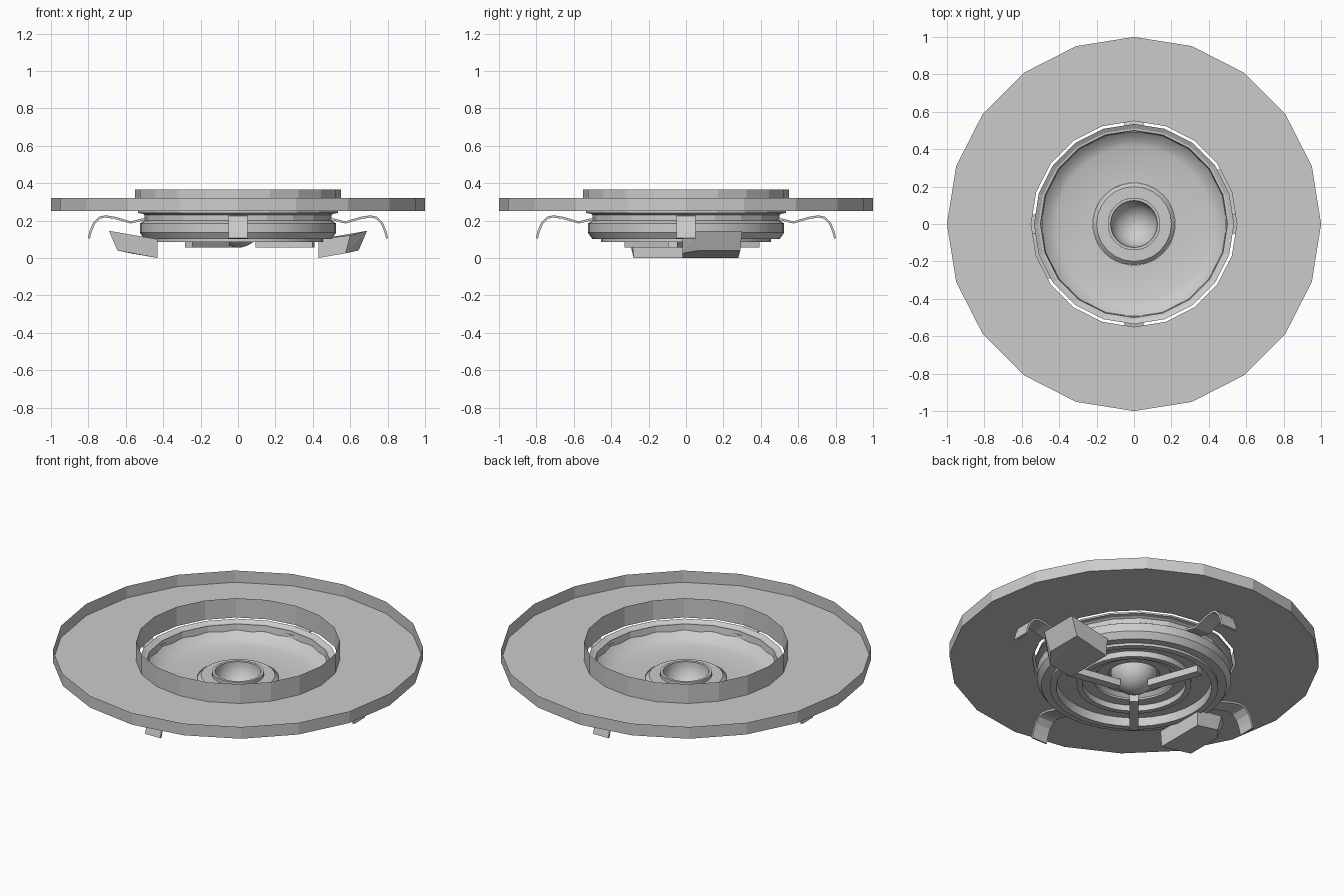
import bpy, bmesh, math
from mathutils import Matrix, Vector

if "Cube" in bpy.data.objects:
    bpy.data.objects.remove(bpy.data.objects["Cube"])


def finish(name, bm, smooth=None):
    bmesh.ops.remove_doubles(bm, verts=bm.verts, dist=1e-5)
    bmesh.ops.recalc_face_normals(bm, faces=bm.faces)
    me = bpy.data.meshes.new(name)
    bm.to_mesh(me)
    bm.free()
    ob = bpy.data.objects.new(name, me)
    bpy.context.collection.objects.link(ob)
    if smooth:
        bpy.ops.object.select_all(action='DESELECT')
        ob.select_set(True)
        bpy.context.view_layer.objects.active = ob
        bpy.ops.object.shade_smooth_by_angle(angle=math.radians(smooth))
    return ob


def lathe(name, profile, sides, closed=False, smooth=None):
    """Revolve an (r, z) profile about the z axis, first vertex on +y."""
    bm = bmesh.new()
    pts = profile + profile[:1] if closed else profile
    rings = []
    for i in range(sides):
        a = 2 * math.pi * i / sides + math.pi / 2
        rings.append([bm.verts.new((r * math.cos(a), r * math.sin(a), z)) for r, z in pts])
    for i in range(sides):
        a, b = rings[i], rings[(i + 1) % sides]
        for j in range(len(pts) - 1):
            bm.faces.new((a[j], b[j], b[j + 1], a[j + 1]))
    return finish(name, bm, smooth)


def hull(name, points, angle):
    bm = bmesh.new()
    for p in points:
        bm.verts.new(p)
    bmesh.ops.convex_hull(bm, input=bm.verts)
    bmesh.ops.dissolve_limit(bm, angle_limit=0.02, verts=bm.verts, edges=bm.edges)
    bm.transform(Matrix.Rotation(angle, 4, 'Z'))
    return finish(name, bm)


# Wide tray with a rim and a raised collar around the hole
lathe("tray", [(1, 0.32), (1, 0.25), (0.55, 0.25), (0.55, 0.365)], 20)

# Housing under the hole: outer neck and bowl-shaped inside
lathe("housing_neck", [(0.51, 0.195), (0.50, 0.20), (0.50, 0.235), (0.535, 0.24),
                       (0.535, 0.25), (0.50, 0.23), (0.495, 0.19)], 20, closed=True)
lathe("housing_bowl", [(0.50, 0.20), (0.525, 0.185), (0.525, 0.135), (0.50, 0.10),
                       (0.455, 0.10), (0.455, 0.085), (0.42, 0.085), (0.415, 0.135),
                       (0.31, 0.135), (0.31, 0.10), (0.28, 0.10), (0.28, 0.135),
                       (0.22, 0.135), (0.22, 0.15), (0.415, 0.15), (0.44, 0.16),
                       (0.47, 0.175), (0.495, 0.20)], 40, closed=True, smooth=30)

# Central hub and hollow cup
lathe("hub", [(0.22, 0.135), (0.22, 0.145), (0.20, 0.165), (0.14, 0.165)], 24, smooth=30)
cup = [(0.14, 0.16), (0.14, 0.185), (0.125, 0.185)]
cup += [(0.125 * math.cos(t * math.pi / 16) + 0.0001,
         0.18 - 0.125 * math.sin(t * math.pi / 16)) for t in range(9)]
lathe("cup", cup, 32, smooth=30)

# Three flat spokes below the cup
for k in range(3):
    hull(f"spoke_{k + 1}", [(x, y, z) for x in (0.10, 0.41) for y in (-0.025, 0.025)
                            for z in (0.055, 0.095)], math.radians(-10 + 120 * k))

# Four curved spring clips
path = [Vector(p) for p in [(0.49, 0.21), (0.575, 0.19), (0.66, 0.215), (0.71, 0.222),
                            (0.74, 0.215), (0.77, 0.185), (0.787, 0.145), (0.797, 0.105)]]
for k in range(4):
    bm = bmesh.new()
    rows = []
    for i, p in enumerate(path):
        d = (path[min(i + 1, len(path) - 1)] - path[max(i - 1, 0)]).normalized()
        n = Vector((-d.y, d.x)) * 0.006
        a, b = p + n, p - n
        rows.append([bm.verts.new(v) for v in ((a.x, -0.05, a.y), (a.x, 0.05, a.y),
                                               (b.x, 0.05, b.y), (b.x, -0.05, b.y))])
    for a, b in zip(rows, rows[1:]):
        for j in range(4):
            bm.faces.new((a[j], a[(j + 1) % 4], b[(j + 1) % 4], b[j]))
    bm.faces.new(rows[0])
    bm.faces.new(rows[-1])
    bm.transform(Matrix.Rotation(k * math.pi / 2, 4, 'Z'))
    finish(f"spring_clip_{k + 1}", bm)

# Two wedge-shaped feet on opposite sides
for k in range(2):
    hull(f"foot_{k + 1}", [(0.43, -0.02, 0), (0.43, -0.02, 0.10), (0.43, 0.28, 0),
                           (0.43, 0.29, 0.10), (0.60, -0.02, 0.12), (0.575, -0.02, 0.025),
                           (0.69, 0.07, 0.145), (0.69, 0.30, 0.145), (0.645, 0.07, 0.04),
                           (0.645, 0.29, 0.04)], k * math.pi)
